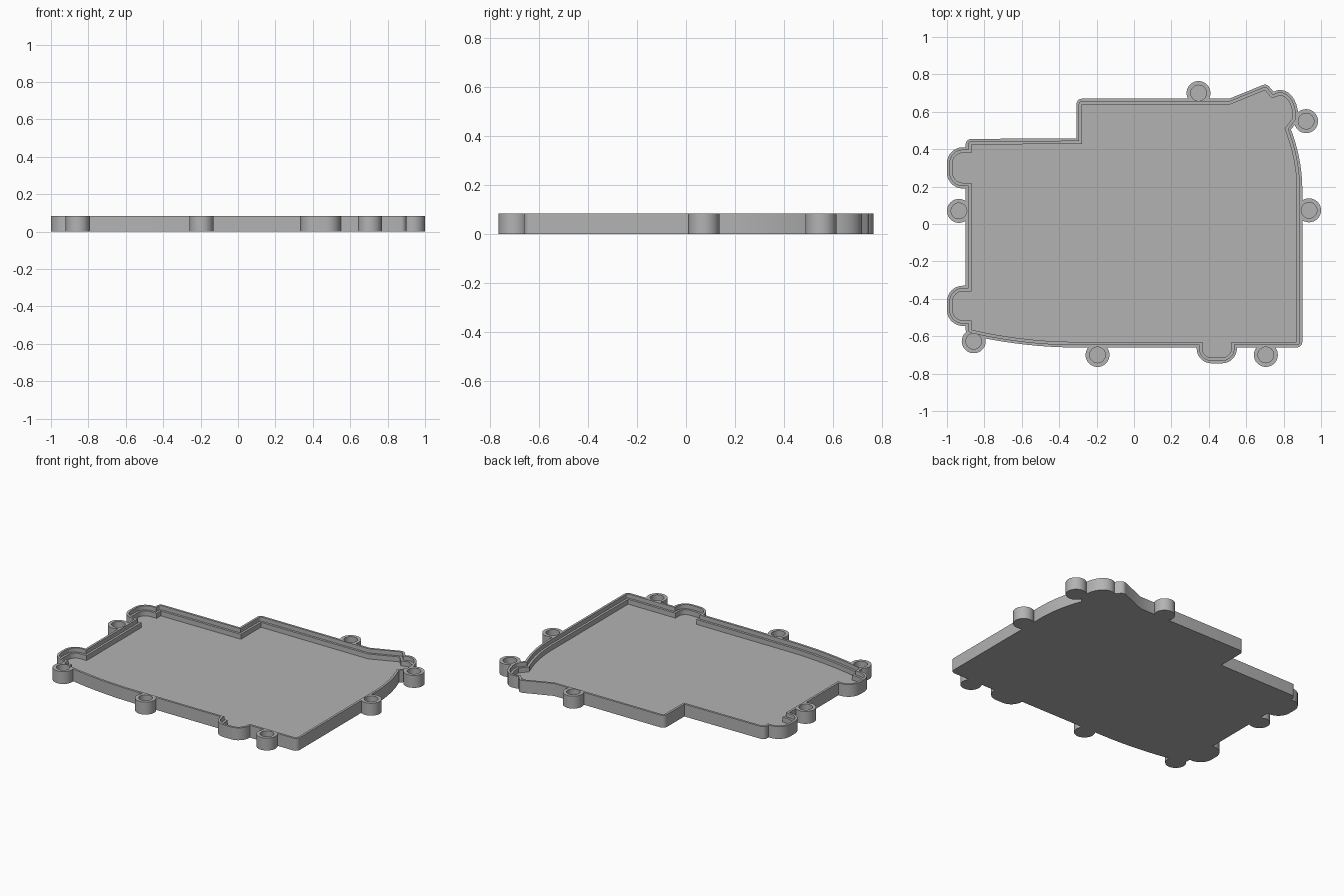
import bpy, bmesh, math
from mathutils import Vector
from mathutils.geometry import interpolate_bezier

cube = bpy.data.objects.get("Cube")
if cube:
    bpy.data.objects.remove(cube, do_unlink=True)

HEIGHT, LEDGE_Z, FLOOR_Z = 0.083, 0.055, 0.022
WALL, LIP = 0.03, 0.015
BOSS_R, HOLE_R = 0.064, 0.042

grey = bpy.data.materials.new("light_grey")
grey.use_nodes = True
grey.diffuse_color = (0.45, 0.45, 0.45, 1)
grey.node_tree.nodes["Principled BSDF"].inputs["Base Color"].default_value = (0.45, 0.45, 0.45, 1)


def arc(cx, cy, r, start, end, steps=8):
    angles = [math.radians(start + (end - start) * i / steps) for i in range(steps + 1)]
    return [Vector((cx + r * math.cos(a), cy + r * math.sin(a))) for a in angles]


def bezier(a, b, c, d, n=12):
    return [p.to_2d() for p in interpolate_bezier(*(Vector(p) for p in (a, b, c, d)), n)]


def offset(points, dist):
    """Grow a counter-clockwise outline: round outer corners, sharp inner ones."""
    grown = []
    for i, p in enumerate(points):
        before = (p - points[i - 1]).normalized()
        after = (points[(i + 1) % len(points)] - p).normalized()
        n1, n2 = Vector((before.y, -before.x)), Vector((after.y, -after.x))
        turn = math.atan2(before.cross(after), before.dot(after))
        if turn > 0.3:
            a = math.degrees(math.atan2(n1.y, n1.x))
            grown += arc(p.x, p.y, dist, a, a + math.degrees(turn), math.ceil(turn / 0.2))
        else:
            grown.append(p + (n1 + n2) * dist / (1 + n1.dot(n2)))
    return grown


def prism(name, points, z0, z1):
    bm = bmesh.new()
    base = bm.faces.new([bm.verts.new((p.x, p.y, z0)) for p in points])
    top = bmesh.ops.extrude_face_region(bm, geom=[base])["geom"]
    bmesh.ops.translate(bm, vec=(0, 0, z1 - z0),
                        verts=[g for g in top if isinstance(g, bmesh.types.BMVert)])
    bmesh.ops.recalc_face_normals(bm, faces=bm.faces)
    mesh = bpy.data.meshes.new(name)
    bm.to_mesh(mesh)
    bm.free()
    mesh.materials.append(grey)
    obj = bpy.data.objects.new(name, mesh)
    bpy.context.collection.objects.link(obj)
    return obj


def combine(target, tool, operation):
    mod = target.modifiers.new(operation.lower(), "BOOLEAN")
    mod.operation, mod.solver, mod.object = operation, "EXACT", tool
    bpy.context.view_layer.objects.active = target
    bpy.ops.object.modifier_apply(modifier=mod.name)
    bpy.data.objects.remove(tool, do_unlink=True)


def corners(*pairs):
    return [Vector(p) for p in pairs]


def side_lobe(top, bottom, r=0.055):
    """Rounded bulge on the right-hand wall of the tray."""
    x = -0.97 + r
    return (corners((-0.87, top)) + arc(x, top - r, r, 90, 180)
            + arc(x, bottom + r, r, 180, 270) + corners((-0.87, bottom)))


# Inner outline of the tray, counter-clockwise from the front left corner
inner = corners((0.87, -0.63))
inner += bezier((0.87, 0.18, 0), (0.87, 0.3, 0), (0.845, 0.41, 0), (0.805, 0.51, 0))
inner += corners((0.848, 0.565))
inner += bezier((0.847, 0.6, 0), (0.835, 0.67, 0), (0.8, 0.69, 0), (0.775, 0.686, 0), 8)
inner += corners((0.737, 0.672), (0.70, 0.715), (0.515, 0.64),
                 (-0.278, 0.64), (-0.278, 0.428), (-0.87, 0.425))
inner += side_lobe(0.38, 0.22) + side_lobe(-0.36, -0.515)
inner += bezier((-0.87, -0.565, 0), (-0.7, -0.605, 0), (-0.5, -0.63, 0), (-0.32, -0.63, 0))
inner += corners((0.365, -0.63)) + arc(0.415, -0.665, 0.05, 180, 270)
inner += arc(0.47, -0.665, 0.05, 270, 360) + corners((0.52, -0.63))

# Tray body
tray = prism("tray", offset(inner, WALL), 0, HEIGHT)

# Screw bosses around the rim
bosses = [(0.345, 0.70), (0.92, 0.55), (0.936, 0.073), (0.705, -0.70),
          (-0.195, -0.70), (-0.857, -0.627), (-0.936, 0.07)]
for x, y in bosses:
    combine(tray, prism("boss", arc(x, y, BOSS_R, 0, 360, 40)[:-1], 0, HEIGHT), "UNION")

# Stepped pocket: shallow ledge, then the floor
combine(tray, prism("ledge_cutter", offset(inner, WALL - LIP), LEDGE_Z, HEIGHT + 0.1), "DIFFERENCE")
combine(tray, prism("floor_cutter", inner, FLOOR_Z, HEIGHT + 0.1), "DIFFERENCE")

# Blind screw holes
for x, y in bosses:
    combine(tray, prism("hole_cutter", arc(x, y, HOLE_R, 0, 360, 32)[:-1], FLOOR_Z, HEIGHT + 0.1),
            "DIFFERENCE")

bpy.ops.object.select_all(action="DESELECT")
tray.select_set(True)
bpy.context.view_layer.objects.active = tray
bpy.ops.object.shade_smooth_by_angle(angle=math.radians(30))
